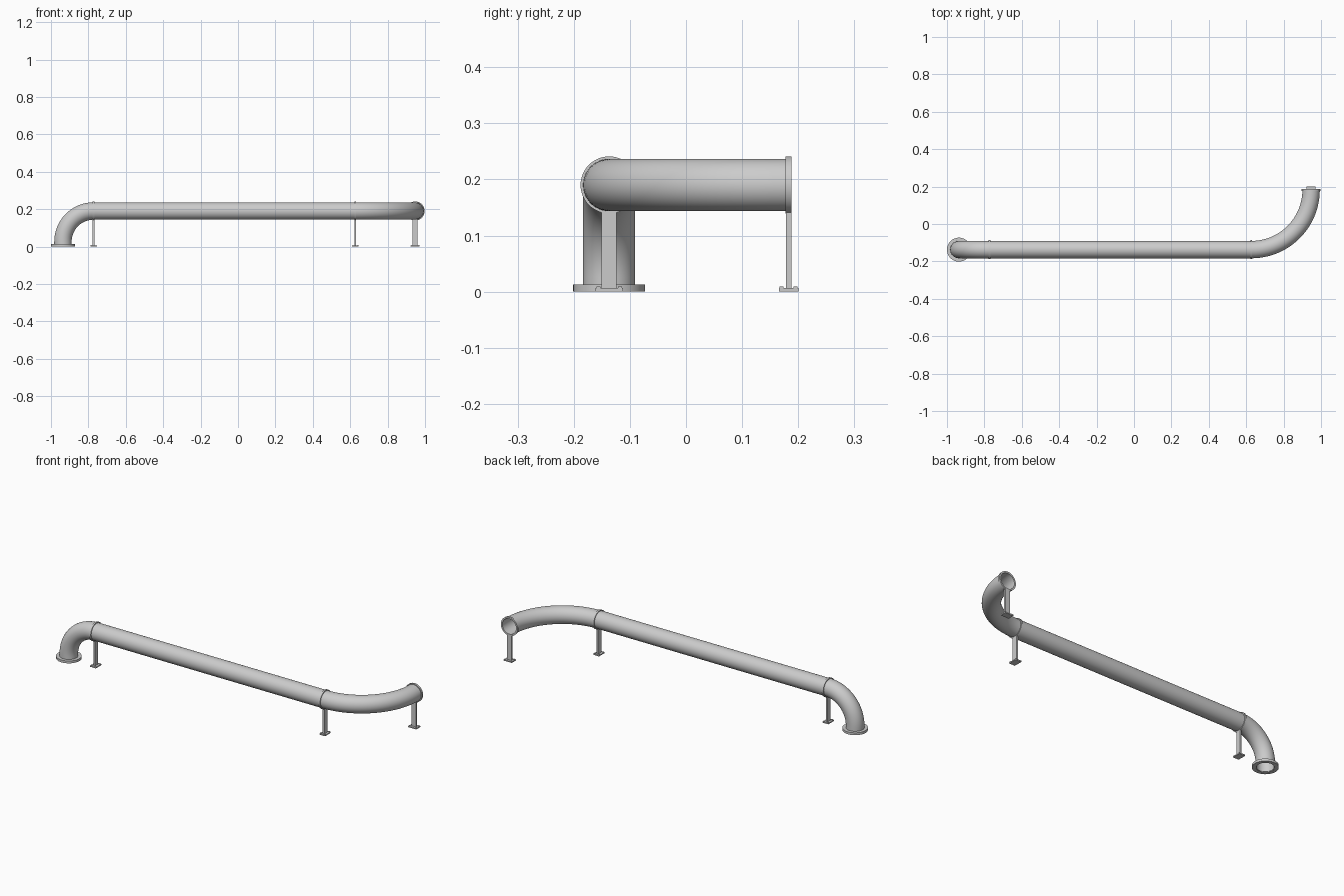
import bpy, bmesh
from math import sin, cos, pi
from mathutils import Vector

if "Cube" in bpy.data.objects:
    bpy.data.objects.remove(bpy.data.objects["Cube"])

R, WALL, SEG = 0.0465, 0.004, 48
Y0, ZC = -0.137, 0.19             # run of the straight pipe
XL, XR = -0.936, 0.947            # inlet and outlet axes
RS, RB = 0.164, 0.32              # small and big bend radii


def finish(name, bm, smooth=True):
    bmesh.ops.recalc_face_normals(bm, faces=bm.faces)
    me = bpy.data.meshes.new(name)
    bm.to_mesh(me)
    bm.free()
    ob = bpy.data.objects.new(name, me)
    bpy.context.collection.objects.link(ob)
    if smooth:
        bpy.ops.object.select_all(action='DESELECT')
        bpy.context.view_layer.objects.active = ob
        ob.select_set(True)
        bpy.ops.object.shade_smooth_by_angle(angle=0.6)
    return ob


def tube(name, path, side, r_out, r_in):
    """Hollow tube along (point, tangent) pairs; side is normal to the path plane."""
    bm = bmesh.new()
    side = Vector(side)
    stations = [(p, t, r_out) for p, t in path] + [(p, t, r_in) for p, t in reversed(path)]
    rings = []
    for p, t, r in stations:
        up = side.cross(Vector(t))
        rings.append([bm.verts.new(Vector(p) + r * (cos(a) * side + sin(a) * up))
                      for a in (2 * pi * i / SEG for i in range(SEG))])
    for k, ring in enumerate(rings):
        nxt = rings[(k + 1) % len(rings)]
        for i in range(SEG):
            j = (i + 1) % SEG
            bm.faces.new((ring[i], ring[j], nxt[j], nxt[i]))
    return finish(name, bm)


def straight(name, a, b, side, r_out, r_in):
    t = (Vector(b) - Vector(a)).normalized()
    return tube(name, [(a, t), (b, t)], side, r_out, r_in)


def box(bm, centre, size):
    for v in bmesh.ops.create_cube(bm, size=1)['verts']:
        v.co = Vector([c + s * q for c, s, q in zip(centre, size, v.co)])


def stand(name, x, y, along_x):
    """Flat post on a foot plate with bolt heads; along_x is the pipe direction."""
    def dims(along, across, h):
        return (along, across, h) if along_x else (across, along, h)
    bm = bmesh.new()
    box(bm, (x, y, 0.003), dims(0.035, 0.049, 0.006))
    box(bm, (x, y, 0.074), dims(0.010, 0.027, 0.138))
    for sa in (-1, 1):
        for sb in (-1, 1):
            dx, dy, _ = dims(sa * 0.0125, sb * 0.019, 0)
            box(bm, (x + dx, y + dy, 0.0075), (0.007, 0.007, 0.003))
    return finish(name, bm, False)


# Pipe sections
N = 24
angles = [pi / 2 * i / N for i in range(N + 1)]
elbow = [((XL, Y0, 0.002), (0, 0, 1))] + [
    ((XL + RS * (1 - cos(a)), Y0, ZC - RS + RS * sin(a)), (sin(a), 0, cos(a))) for a in angles]
tube("floor_elbow", elbow, (0, 1, 0), R, R - WALL)
xa, xb = XL + RS, XR - RB
straight("straight_pipe", (xa, Y0, ZC), (xb, Y0, ZC), (0, 1, 0), R, R - WALL)
bend = [((xb + RB * sin(a), Y0 + RB * (1 - cos(a)), ZC), (cos(a), sin(a), 0)) for a in angles]
tube("wide_bend", bend, (0, 0, 1), R, R - WALL)

# Floor flange
straight("floor_flange", (XL, Y0, 0), (XL, Y0, 0.013), (0, 1, 0), 0.064, R - 0.001)

# Joint collars and their stands
for name, x in (("left", xa), ("middle", xb)):
    straight(name + "_collar", (x - 0.005, Y0, ZC), (x + 0.005, Y0, ZC), (0, 1, 0), 0.051, R - 0.001)
    stand(name + "_stand", x, Y0, True)
ye = Y0 + RB
straight("end_collar", (XR, ye - 0.006, ZC), (XR, ye + 0.005, ZC), (0, 0, 1), 0.051, R - WALL - 0.0005)
stand("end_stand", XR, ye, False)
